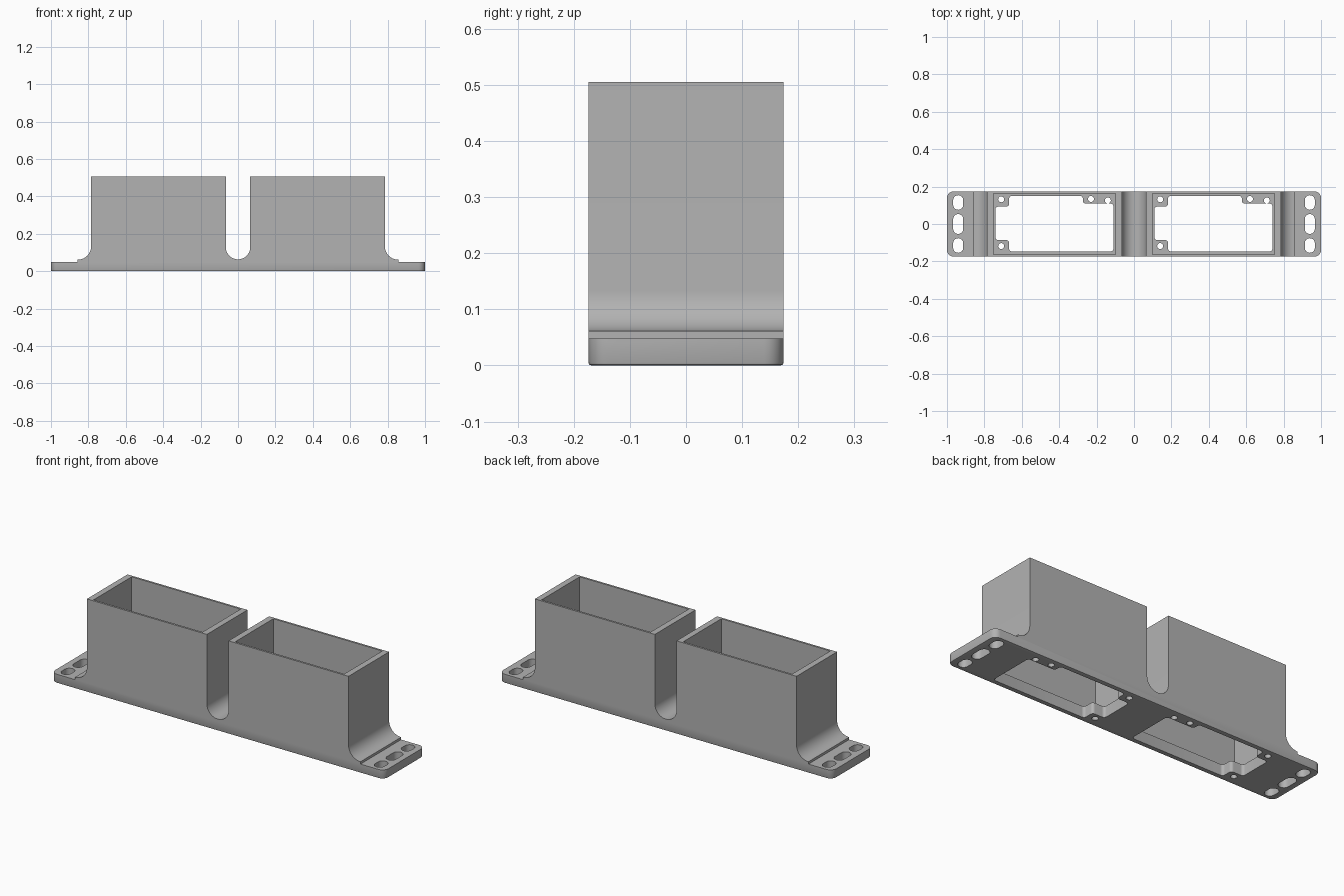
import bpy, bmesh
from math import sin, cos, pi, radians
from mathutils import Vector

old = bpy.data.objects.get("Cube")
if old:
    bpy.data.objects.remove(old, do_unlink=True)

HALF_Y = 0.174
TOP, PLATE, FLOOR = 0.505, 0.048, 0.06
BAY_X = 0.425

grey = bpy.data.materials.new("plain grey")
grey.use_nodes = True
COLOUR = (0.45, 0.45, 0.45, 1)
grey.diffuse_color = COLOUR
grey.node_tree.nodes["Principled BSDF"].inputs["Base Color"].default_value = COLOUR


def arc(cx, cy, r, a0, a1, n=12):
    """Points on an arc, angles in degrees."""
    angles = [radians(a0 + (a1 - a0) * i / n) for i in range(n + 1)]
    return [(cx + r * cos(a), cy + r * sin(a)) for a in angles]


def rounded(points, r, n=6):
    """Round every right-angled corner of a closed outline."""
    result = []
    for i, p in enumerate(points):
        p = Vector(p)
        a = (Vector(points[i - 1]) - p).normalized()
        b = (Vector(points[(i + 1) % len(points)]) - p).normalized()
        centre = p + (a + b) * r
        for k in range(n + 1):
            t = pi / 2 * k / n
            result.append(tuple(centre - b * r * cos(t) - a * r * sin(t)))
    return result


def rectangle(x0, x1, y0, y1):
    return [(x0, y0), (x1, y0), (x1, y1), (x0, y1)]


def prism(name, outline, low, high, along_y=False):
    """Extrude an outline along z, or an x-z outline along y."""
    bm = bmesh.new()
    place = (lambda p: (p[0], low, p[1])) if along_y else (lambda p: (p[0], p[1], low))
    face = bm.faces.new([bm.verts.new(place(p)) for p in outline])
    moved = bmesh.ops.extrude_face_region(bm, geom=[face])["geom"]
    depth = high - low
    bmesh.ops.translate(bm, vec=(0, depth, 0) if along_y else (0, 0, depth),
                        verts=[v for v in moved if isinstance(v, bmesh.types.BMVert)])
    bmesh.ops.recalc_face_normals(bm, faces=bm.faces)
    mesh = bpy.data.meshes.new(name)
    bm.to_mesh(mesh)
    bm.free()
    mesh.materials.append(grey)
    obj = bpy.data.objects.new(name, mesh)
    bpy.context.collection.objects.link(obj)
    return obj


def combine(target, tool, operation="DIFFERENCE"):
    """Apply a boolean and discard the tool."""
    tool.hide_render = True
    mod = target.modifiers.new("cut", "BOOLEAN")
    mod.operation, mod.object, mod.solver = operation, tool, "EXACT"
    bpy.context.view_layer.objects.active = target
    bpy.ops.object.modifier_apply(modifier=mod.name)
    bpy.data.objects.remove(tool, do_unlink=True)


# Body: side profile with flared feet and a round-bottomed gap in the middle
right = arc(0, 0.128, 0.065, -90, 0) + [(0.065, TOP), (0.785, TOP)]
right += arc(0.857, 0.133, 0.072, 180, 270)
right += [(0.857, PLATE), (1, PLATE), (1, 0)]
left = [(-x, z) for x, z in reversed(right[1:])]
housing = prism("twin_bay_housing", right + left, -HALF_Y, HALF_Y, along_y=True)

# Round the plate corners and ease the bottom rim
blank = prism("corner_blank", rounded(rectangle(-1, 1, -HALF_Y, HALF_Y), 0.035), 0, 0.7)
rim = blank.modifiers.new("rim", "BEVEL")
rim.width, rim.segments = 0.005, 2
rim.limit_method, rim.angle_limit = "ANGLE", radians(60)
combine(housing, blank, "INTERSECT")

# Each bay: deep pocket, stepped floor opening and four screw holes
opening = [(-0.316, -0.086), (-0.243, -0.086), (-0.243, -0.147), (0.315, -0.147),
           (0.315, 0.109), (0.152, 0.109), (0.152, 0.15), (-0.243, 0.15),
           (-0.243, 0.093), (-0.316, 0.093)]
screws = [(-0.285, 0.132), (-0.285, -0.118), (0.195, 0.134), (0.285, 0.126)]
for cx in (-BAY_X, BAY_X):
    pocket = rectangle(cx - 0.327, cx + 0.327, -0.163, 0.163)
    combine(housing, prism("pocket_cutter", pocket, FLOOR, 0.7))
    hole = rounded([(cx + x, y) for x, y in opening], 0.015)
    combine(housing, prism("opening_cutter", hole, -0.1, 0.2))
    for x, y in screws:
        ring = arc(cx + x, y, 0.016, 0, 345, 23)
        combine(housing, prism("screw_cutter", ring, -0.1, 0.2))

# Mounting slots in both feet
for cx in (-0.94, 0.94):
    for cy, half in ((-0.115, 0.012), (0, 0.026), (0.115, 0.012)):
        slot = arc(cx, cy + half, 0.027, 0, 180) + arc(cx, cy - half, 0.027, 180, 360)
        combine(housing, prism("slot_cutter", slot, -0.1, 0.2))

# Smooth the curves, keep the edges crisp
bpy.ops.object.select_all(action="DESELECT")
housing.select_set(True)
bpy.context.view_layer.objects.active = housing
bpy.ops.object.shade_smooth_by_angle(angle=radians(30))
